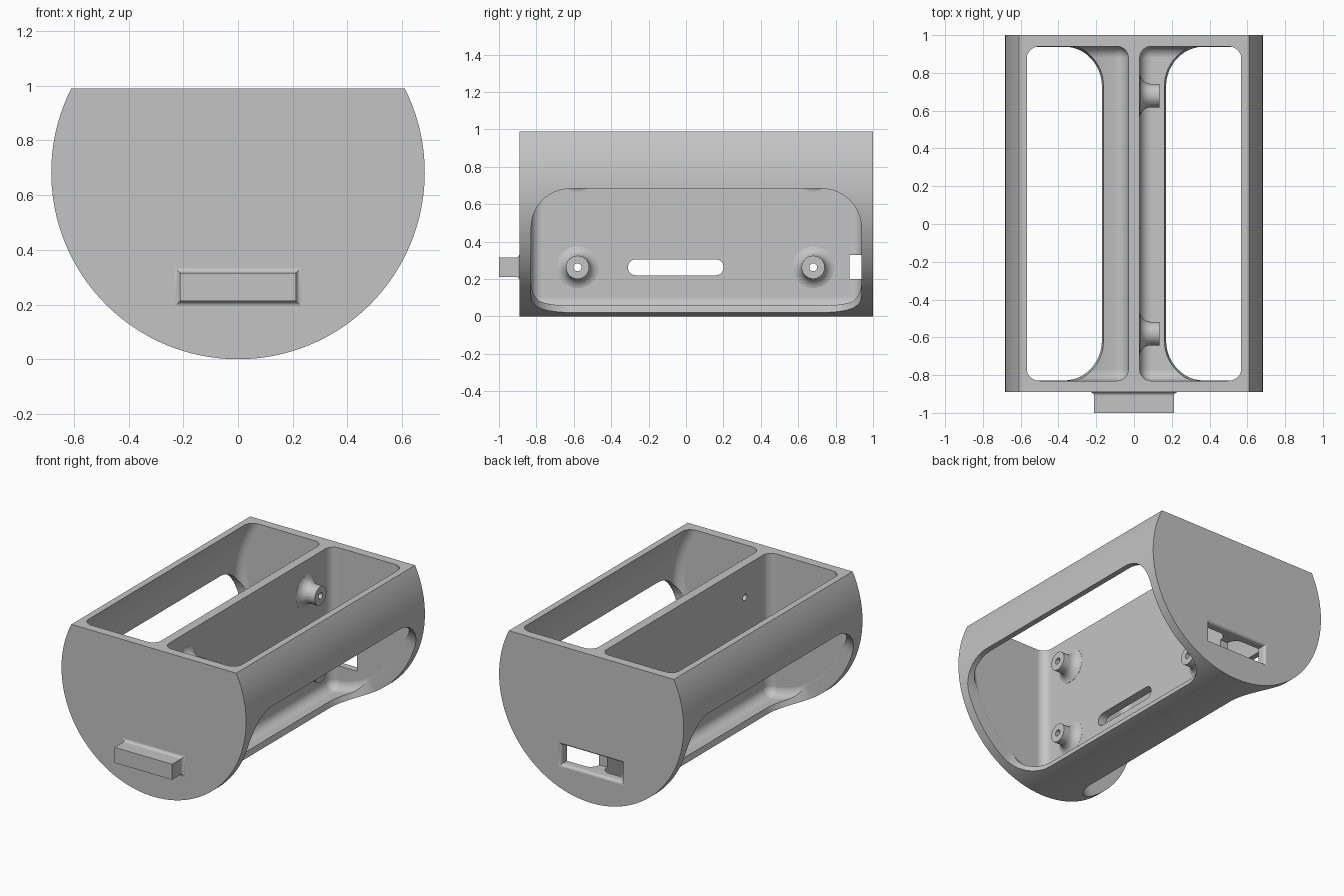
import bpy, bmesh
from math import sin, cos, pi, asin, atan2, sqrt, radians

cube = bpy.data.objects.get("Cube")
if cube:
    bpy.data.objects.remove(cube, do_unlink=True)

R, R_IN = 0.683, 0.645            # outer and inner shell radius, axis at z = R
FRONT, BACK, TOP = -0.89, 1.0, 0.99
Y0, Y1 = -0.83, 0.94              # inside faces of the end walls
WALL, FIL = 0.03, 0.06            # half thickness of the divider, inner fillet

grey = bpy.data.materials.new("plain_grey")
grey.use_nodes = True
grey.diffuse_color = (0.55, 0.55, 0.55, 1)
grey.node_tree.nodes["Principled BSDF"].inputs["Base Color"].default_value = grey.diffuse_color


def loft(name, rings):
    """Skin a list of equal rings and cap both ends."""
    bm = bmesh.new()
    vs = [[bm.verts.new(p) for p in ring] for ring in rings]
    n = len(rings[0])
    for a, b in zip(vs, vs[1:]):
        for i in range(n):
            j = (i + 1) % n
            bm.faces.new((a[i], a[j], b[j], b[i]))
    bm.faces.new(vs[0])
    bm.faces.new(vs[-1])
    bmesh.ops.recalc_face_normals(bm, faces=bm.faces)
    me = bpy.data.meshes.new(name)
    bm.to_mesh(me)
    bm.free()
    me.materials.append(grey)
    ob = bpy.data.objects.new(name, me)
    bpy.context.collection.objects.link(ob)
    return ob


def combine(target, tool, operation):
    """Apply a boolean and discard the tool."""
    mod = target.modifiers.new("boolean", "BOOLEAN")
    mod.operation, mod.object, mod.solver = operation, tool, "EXACT"
    bpy.context.view_layer.objects.active = target
    bpy.ops.object.modifier_apply(modifier=mod.name)
    bpy.data.objects.remove(tool, do_unlink=True)


def arc(cx, cz, r, a0, a1, n):
    return [(cx + r * cos(a0 + (a1 - a0) * i / n), cz + r * sin(a0 + (a1 - a0) * i / n))
            for i in range(n + 1)]


def turned(name, y, z, profile, n=40):
    """Revolve (x, radius) points about an axis along x."""
    return loft(name, [[(x, y + r * cos(2 * pi * i / n), z + r * sin(2 * pi * i / n))
                        for i in range(n)] for x, r in profile])


def rect_ring(y, hx, z0, z1, grow):
    hx, z0, z1 = hx + grow, z0 - grow, z1 + grow
    return [(-hx, y, z0), (hx, y, z0), (hx, y, z1), (-hx, y, z1)]


# Body: a cylinder with a flat top
a_top = asin((TOP - R) / R)
outline = arc(0, R, R, a_top, -pi - a_top, 112)
body = loft("holder_body", [[(x, y, z) for x, z in outline] for y in (FRONT, BACK)])


# Pockets on both sides of the divider, with filleted inner edges
def pocket_ring(y, d, side):
    cx, rc = WALL + FIL, max(FIL - d, 0.002)
    r = R_IN - FIL + rc
    cz = R - sqrt((R_IN - FIL) ** 2 - cx ** 2)
    a_low = atan2(cz - R, cx)
    pts = arc(0, R, r, asin(0.42 / r), a_low, 48) + arc(cx, cz, rc, a_low, -pi, 8)[1:]
    pts.append((cx - rc, R + 0.42))
    return [(side * x, y, z) for x, z in pts]


for side in (1, -1):
    steps = [pi / 2 * i / 8 for i in range(9)]
    ends = [(FIL * (1 - cos(t)), FIL * (1 - sin(t))) for t in steps]
    rings = [pocket_ring(Y0 + o, d, side) for o, d in ends]
    rings += [pocket_ring(Y1 - o, d, side) for o, d in reversed(ends)]
    combine(body, loft("pocket_cutter", rings), "DIFFERENCE")

# Side windows: rounded rectangles wrapped round the shell, cut radially
RC, SPAN = 0.21, radians(75.6)
mid, half = (Y0 + Y1) / 2, (Y1 - Y0) / 2 - 0.002
corner = [(RC / R * (1 - cos(t)), half - RC * (1 - sin(t)))
          for t in [pi / 2 * i / 12 for i in range(13)]]
rows = corner + [(RC / R + (SPAN - 2 * RC / R) * i / 16, half) for i in range(1, 16)]
rows += [(SPAN - a, h) for a, h in reversed(corner)]
for side in (1, -1):
    rings = [[(side * r * cos(a), mid + s * h, R - r * sin(a))
              for r, s in ((0.58, -1), (0.58, 1), (0.76, 1), (0.76, -1))] for a, h in rows]
    combine(body, loft("window_cutter", rings), "DIFFERENCE")

# Mounting bosses with flared feet and through holes
flare = [(WALL + FIL * (1 - cos(t)), 0.122 - FIL * sin(t))
         for t in [radians(a) for a in range(10, 91, 10)]]
boss_profile = [(0, flare[0][1])] + flare + [(0.135, 0.062)]
spots = [(y, z) for y in (-0.58, 0.68) for z in (0.263, 0.78)]
for y, z in spots:
    combine(body, turned("boss", y, z, boss_profile), "UNION")
for y, z in spots:
    combine(body, turned("hole_cutter", y, z, [(-0.1, 0.021), (0.2, 0.021)], 24), "DIFFERENCE")

# Long slot through the divider
slot = arc(0.158, 0.263, 0.043, -pi / 2, pi / 2, 14) + arc(-0.268, 0.263, 0.043, pi / 2, 1.5 * pi, 14)
combine(body, loft("slot_cutter", [[(x, y, z) for y, z in slot] for x in (-0.1, 0.1)]), "DIFFERENCE")

# Front tab and matching back socket, both flared at the outer wall
FLARE = 0.02
curve = [(FLARE * (1 - cos(t)), FLARE * (1 - sin(t))) for t in [pi / 2 * i / 6 for i in range(7)]]
tab = [rect_ring(-1.0, 0.212, 0.212, 0.316, 0)]
tab += [rect_ring(FRONT - o, 0.212, 0.212, 0.316, g) for o, g in reversed(curve)]
tab.append(rect_ring(FRONT + 0.03, 0.212, 0.212, 0.316, FLARE))
combine(body, loft("tab", tab), "UNION")
socket = [rect_ring(0.875, 0.224, 0.2, 0.328, 0)]
socket += [rect_ring(BACK - o, 0.224, 0.2, 0.328, g) for o, g in reversed(curve)]
socket.append(rect_ring(BACK + 0.05, 0.224, 0.2, 0.328, FLARE))
combine(body, loft("socket_cutter", socket), "DIFFERENCE")

# Smooth curves, crisp edges
bpy.ops.object.select_all(action="DESELECT")
body.select_set(True)
bpy.context.view_layer.objects.active = body
bpy.ops.object.shade_smooth_by_angle(angle=radians(30))
weighted = body.modifiers.new("weighted_normals", "WEIGHTED_NORMAL")
weighted.keep_sharp = True
